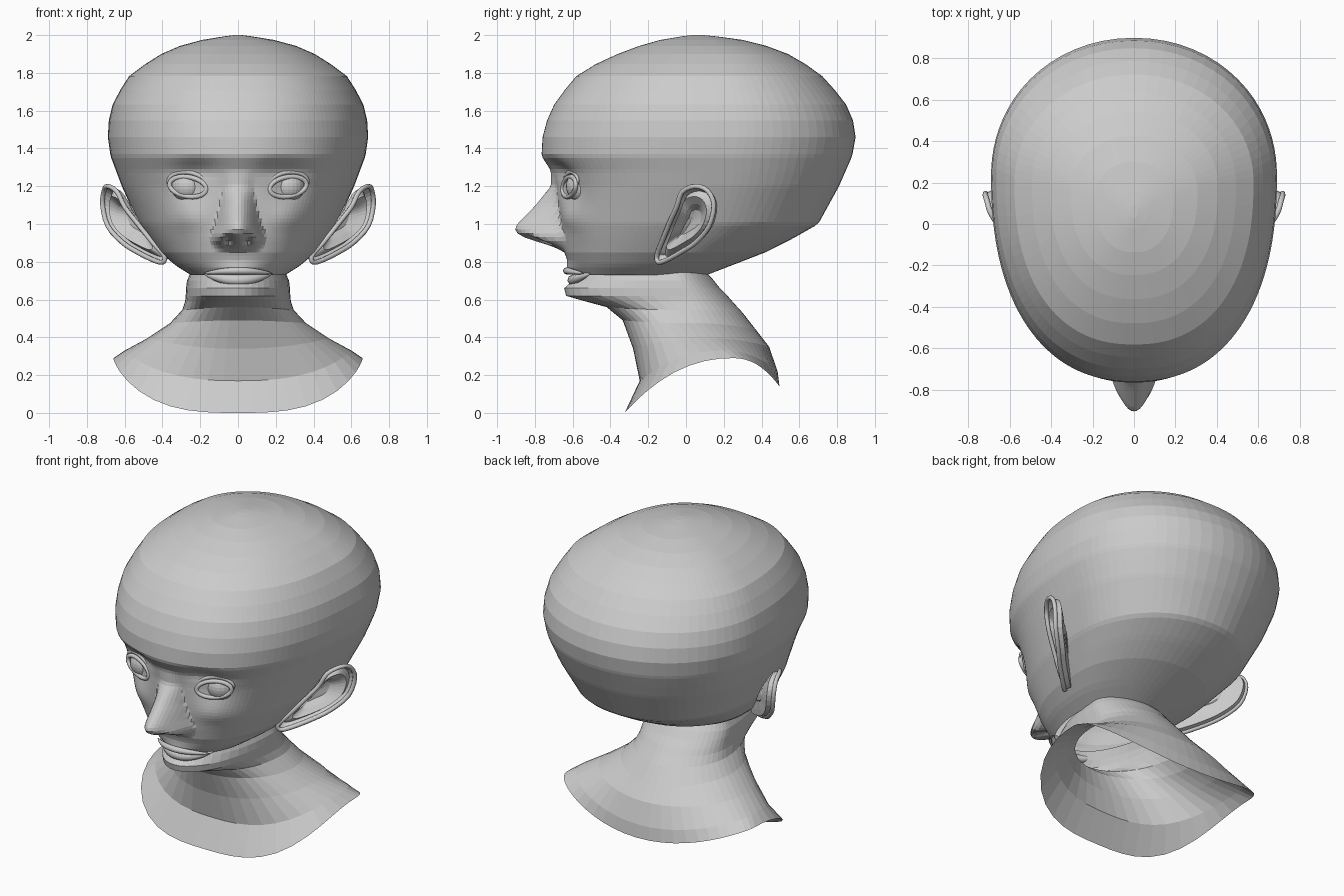
import bpy
from math import sin, cos, pi, exp
from mathutils import Vector

if "Cube" in bpy.data.objects:
    bpy.data.objects.remove(bpy.data.objects["Cube"])


def interp(table, z):
    """Linear lookup of row values by the first column."""
    if z <= table[0][0]:
        return table[0][1:]
    for a, b in zip(table, table[1:]):
        if z <= b[0]:
            t = (z - a[0]) / (b[0] - a[0])
            return [p + (q - p) * t for p, q in zip(a[1:], b[1:])]
    return table[-1][1:]


def loft(name, rings, cap=None):
    """Skin equal-length closed rings; cap is an optional apex after the last ring."""
    n = len(rings[0])
    verts = [v for r in rings for v in r]
    faces = []
    for k in range(len(rings) - 1):
        for i in range(n):
            j = (i + 1) % n
            faces.append((k * n + i, k * n + j, (k + 1) * n + j, (k + 1) * n + i))
    if cap is not None:
        base = (len(rings) - 1) * n
        faces += [(base + i, base + (i + 1) % n, len(verts)) for i in range(n)]
        verts.append(cap)
    me = bpy.data.meshes.new(name)
    me.from_pydata([tuple(v) for v in verts], [], faces)
    me.update()
    ob = bpy.data.objects.new(name, me)
    bpy.context.collection.objects.link(ob)
    return ob


def tube(name, pts, radius, cyclic=False, taper=False):
    """Round tube along points, kept as a mesh."""
    cu = bpy.data.curves.new(name, 'CURVE')
    cu.dimensions = '3D'
    cu.bevel_depth = radius
    cu.bevel_resolution = 2
    sp = cu.splines.new('POLY')
    sp.points.add(len(pts) - 1)
    for i, p in enumerate(pts):
        sp.points[i].co = (*p, 1)
        if taper:
            sp.points[i].radius = 0.15 + 0.85 * sin(pi * i / (len(pts) - 1)) ** 0.7
    sp.use_cyclic_u = cyclic
    ob = bpy.data.objects.new(name, cu)
    bpy.context.collection.objects.link(ob)
    bpy.ops.object.select_all(action='DESELECT')
    ob.select_set(True)
    bpy.context.view_layer.objects.active = ob
    bpy.ops.object.convert(target='MESH')


def unit(a, n):
    """Point on a unit superellipse, a = 0 facing the front."""
    s, c = sin(a), cos(a)
    r = (abs(s) ** n + abs(c) ** n) ** (-1 / n)
    return s * r, c * r


def bump(x, z, cx, cz, wx, wz):
    return exp(-((abs(x) - cx) / wx) ** 2 - ((z - cz) / wz) ** 2)


# head sections: z, front y, back y, half width
HEAD = [(.73, -.59, .11, .25), (.78, -.615, .24, .33), (.85, -.645, .42, .41),
        (.92, -.66, .56, .465), (1.0, -.67, .70, .525), (1.2, -.69, .81, .615),
        (1.28, -.715, .845, .645), (1.36, -.765, .88, .675), (1.5, -.757, .905, .695),
        (1.65, -.69, .84, .66), (1.78, -.585, .725, .58), (1.87, -.44, .60, .46),
        (1.92, -.31, .50, .37), (1.96, -.20, .37, .26), (1.985, -.09, .25, .14),
        (2.0, .03, .09, .02)]
# nose: z, ridge y, half width
NOSE = [(.85, -.645, .12), (.88, -.70, .13), (.91, -.80, .145), (.94, -.885, .145),
        (.975, -.907, .13), (1.0, -.893, .12), (1.1, -.795, .095), (1.2, -.715, .08),
        (1.28, -.717, .08)]


def head_point(u, z):
    f, b, w = interp(HEAD, z)
    a = pi * (.5 * u + .5 * u ** 3)
    s, c = unit(a, 2.3 if abs(a) < pi / 2 else 2.05)
    cy = f + .6 * (b - f)
    x = w * s
    y = cy - c * ((cy - f) if c > 0 else (b - cy))
    if c > 0:
        if .85 < z < 1.28:
            ridge, nw = interp(NOSE, z)
            if abs(x) < nw:
                y -= (f - ridge) * (1 - (x / nw) ** 2) ** 1.15
        y += .045 * bump(x, z, .23, 1.28, .12, .06)      # eye sockets
        y += .02 * bump(x, z, .26, 1.18, .1, .06)
        y -= .022 * bump(x, z, .27, 1.03, .1, .07)       # cheeks
        y += .07 * bump(x, z, .05, .912, .022, .018)     # nostrils
        y -= .025 * bump(x, z, .09, .925, .03, .03)      # nostril wings
        y -= .02 * bump(x, z, 0, .765, .12, .03)         # muzzle
    return x, y, z


levels = [.73 + .02 * k for k in range(33)]
levels += [1.37 + .63 * sin(k / 11 * pi / 2) for k in range(1, 12)]
N = 112
loft("head", [[head_point(-1 + 2 * i / N, z) for i in range(N)] for z in levels],
     (0, .06, 2.0))

# chin, neck and shoulder skirt: front y z, side x y z, back y z, squareness
NECK = [(-.57, .745, .25, -.06, .745, .10, .75, 2), (-.60, .70, .27, -.05, .70, .14, .71, 2),
        (-.645, .66, .275, -.03, .66, .18, .66, 2), (-.635, .62, .277, -.01, .62, .22, .62, 2),
        (-.55, .595, .28, 0, .59, .25, .585, 2), (-.42, .56, .295, .02, .545, .30, .53, 2),
        (-.335, .49, .36, .05, .475, .37, .44, 2), (-.28, .34, .48, .12, .395, .44, .35, 2.2),
        (-.245, .17, .60, .2, .33, .485, .22, 2.6), (-.325, .0, .66, .25, .29, .495, .14, 3)]


def neck_ring(row, n=48):
    fy, fz, sx, sy, sz, by, bz, e = row
    ring = []
    for i in range(n):
        a = 2 * pi * i / n
        s, c = unit(a, e if cos(a) > 0 else 2)
        ey, ez = (fy, fz) if c > 0 else (by, bz)
        ring.append((sx * s, sy + (ey - sy) * abs(c), sz + (ez - sz) * abs(c) ** 2.2))
    return ring


loft("neck", [neck_ring(r) for r in NECK])

# lips
for name, z, y, w, r in (("upper_lip", .752, -.632, .18, .019), ("lower_lip", .703, -.598, .18, .03)):
    ts = [-1 + k / 8 for k in range(17)]
    tube(name, [(w * t, y + .09 * t * t, z + (.738 - z) * t * t) for t in ts], r, taper=True)

# ear outline, right hand side
EAR = [(.64, -.02, 1.17), (.69, .05, 1.20), (.71, .115, 1.175), (.717, .147, 1.1),
       (.69, .122, .99), (.615, .055, .905), (.54, -.02, .855), (.45, -.10, .81),
       (.40, -.145, .797), (.39, -.155, .83), (.45, -.13, .90), (.53, -.09, 1.0),
       (.60, -.05, 1.09)]


def smooth_loop(p, sub=3):
    """Catmull-Rom through a closed list of points."""
    out, n = [], len(p)
    v = [Vector(q) for q in p]
    for i in range(n):
        a, b, c, d = v[i - 1], v[i], v[(i + 1) % n], v[(i + 2) % n]
        for k in range(sub):
            t = k / sub
            out.append(b + .5 * t * (c - a + t * (2 * a - 5 * b + 4 * c - d + t * (3 * (b - c) + d - a))))
    return out


for side, s in (("right", 1), ("left", -1)):
    rim = smooth_loop([(x * s, y, z) for x, y, z in EAR])
    mid = Vector((.605 * s, .02, 1.02))

    def inset(k, dx, dy):
        return [mid + (p - mid) * k + Vector((dx * s, dy, 0)) for p in rim]

    # bowl in front, thin shell behind running into the head
    loft(side + "_ear_bowl", [rim, inset(.86, -.025, .02), inset(.7, .0, 0),
                              inset(.48, -.02, .015), inset(.3, -.06, .02)],
         mid + Vector((-.07 * s, .02, 0)))
    loft(side + "_ear_back", [rim, inset(.95, -.03, .025), inset(.7, -.045, .02)],
         (.48 * s, -.02, .98))
    tube(side + "_ear_rim", rim, .013, cyclic=True)

    # eyeball
    bpy.ops.mesh.primitive_uv_sphere_add(segments=24, ring_count=16, radius=.09,
                                         location=(.265 * s, -.545, 1.2))
    bpy.context.object.name = side + "_eyeball"

    # eyelids and upper lid fold
    def lid(a, w, h, dy):
        x = .265 + w * cos(a)
        return (x * s, -.618 + .36 * (x - .265) + dy, 1.197 + h * sin(a) + .012 * cos(a))

    tube(side + "_eyelids", [lid(2 * pi * k / 24, .098, .052, 0) for k in range(24)], .013, cyclic=True)
    tube(side + "_lid_fold", [lid(pi * k / 12, .112, .078, .008) for k in range(13)], .014, taper=True)
